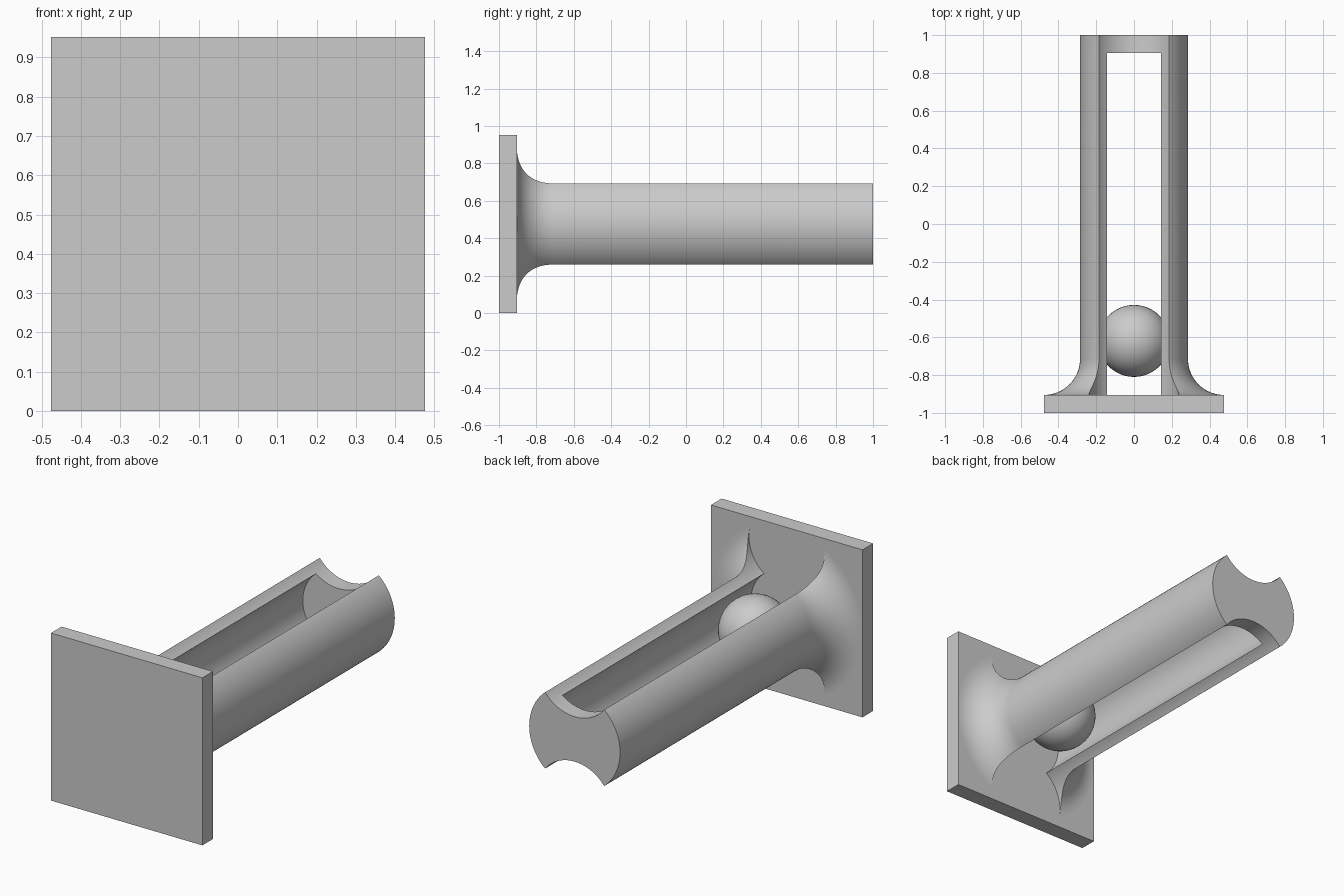
import bpy, bmesh, math
from mathutils import Matrix

cube = bpy.data.objects.get("Cube")
if cube:
    bpy.data.objects.remove(cube, do_unlink=True)

U = 2 / 21            # plate thickness, the unit of every part
MID = 5 * U           # height of the barrel axis
FACE = -1 + U         # back face of the plate
ALONG_Y = Matrix.Rotation(math.radians(-90), 4, 'X')

grey = bpy.data.materials.new("plain_grey")
grey.use_nodes = True
grey.diffuse_color = (0.6, 0.6, 0.6, 1)
grey.node_tree.nodes["Principled BSDF"].inputs["Base Color"].default_value = (0.6, 0.6, 0.6, 1)


def make(name, bm):
    bmesh.ops.recalc_face_normals(bm, faces=bm.faces)
    mesh = bpy.data.meshes.new(name)
    bm.to_mesh(mesh)
    bm.free()
    mesh.materials.append(grey)
    obj = bpy.data.objects.new(name, mesh)
    bpy.context.collection.objects.link(obj)
    return obj


def activate(obj):
    bpy.ops.object.select_all(action='DESELECT')
    obj.select_set(True)
    bpy.context.view_layer.objects.active = obj


def rod(name, radius, y0, y1, z):
    """Closed cylinder lying along y."""
    bm = bmesh.new()
    place = Matrix.Translation((0, (y0 + y1) / 2, z)) @ ALONG_Y
    bmesh.ops.create_cone(bm, cap_ends=True, segments=96, radius1=radius,
                          radius2=radius, depth=y1 - y0, matrix=place)
    return make(name, bm)


# Square base plate
bm = bmesh.new()
bmesh.ops.create_cube(bm, size=1, matrix=Matrix.Translation((0, -1 + U / 2, MID))
                      @ Matrix.Diagonal((10 * U, U, 10 * U, 1)))
make("base_plate", bm)

# Barrel with a flared foot: revolved profile
profile = [(5 * U - 2 * U * math.cos(a), FACE + 2 * U - 2 * U * math.sin(a))
           for a in (math.radians(90 - 5 * i) for i in range(19))]
profile.append((3 * U, 1))
SIDES = 96
bm = bmesh.new()
rings = []
for r, y in profile:
    angles = [math.tau * k / SIDES for k in range(SIDES)]
    rings.append([bm.verts.new((r * math.cos(a), y, MID + r * math.sin(a))) for a in angles])
for low, high in zip(rings, rings[1:]):
    for k in range(SIDES):
        n = (k + 1) % SIDES
        bm.faces.new((low[k], low[n], high[n], high[k]))
bm.faces.new(rings[0])
bm.faces.new(rings[-1])
barrel = make("slotted_barrel", bm)

# Hollow bore, then a round groove above and below that opens it
cutters = [rod("bore_cutter", 2.37 * U, FACE - 0.03, 1 - U, MID)]
for side in (1, -1):
    cutters.append(rod("groove_cutter", 2.5 * U, FACE - 0.03, 1.1, MID + side * 3.84 * U))
activate(barrel)
for cutter in cutters:
    cutter.hide_render = True
    mod = barrel.modifiers.new("cut", 'BOOLEAN')
    mod.operation = 'DIFFERENCE'
    mod.solver = 'EXACT'
    mod.object = cutter
    bpy.ops.object.modifier_apply(modifier=mod.name)
    bpy.data.objects.remove(cutter, do_unlink=True)
bpy.ops.object.shade_smooth_by_angle(angle=math.radians(30))

# Ball held inside the barrel
bm = bmesh.new()
bmesh.ops.create_uvsphere(bm, u_segments=48, v_segments=24, radius=2 * U,
                          matrix=Matrix.Translation((0, -1 + 4 * U, MID)))
ball = make("ball", bm)
activate(ball)
bpy.ops.object.shade_smooth_by_angle(angle=math.radians(30))
